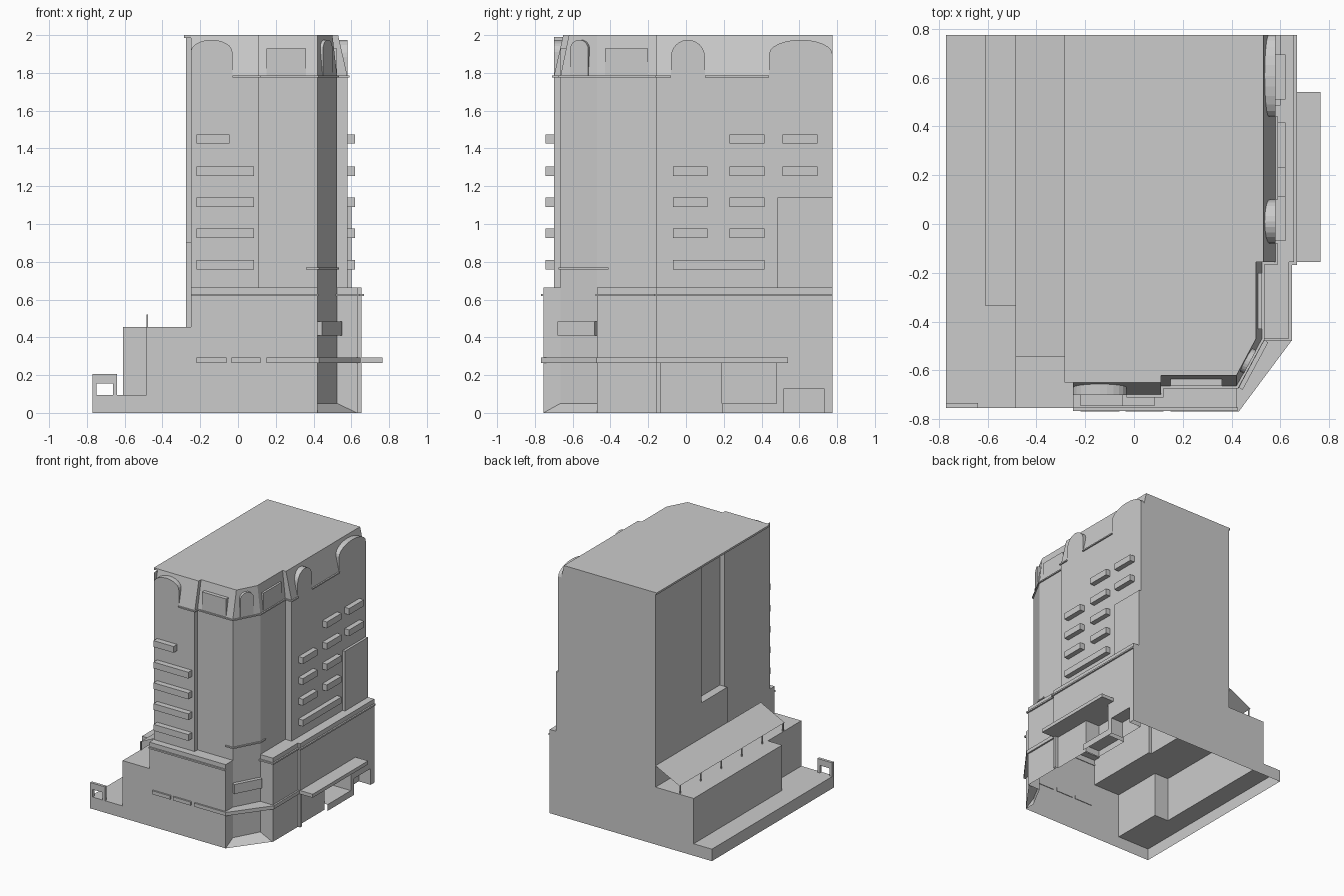
import bpy, math
from mathutils import Vector


def mesh(name, verts, faces):
    me = bpy.data.meshes.new(name)
    me.from_pydata(verts, [], faces)
    me.update()
    ob = bpy.data.objects.new(name, me)
    bpy.context.collection.objects.link(ob)
    return ob


def loft(name, low, z0, high, z1):
    """Open skin between two plan polylines with the same point count."""
    n = len(low)
    verts = [(x, y, z0) for x, y in low] + [(x, y, z1) for x, y in high]
    return mesh(name, verts, [(i, i + 1, n + i + 1, n + i) for i in range(n - 1)])


def wall(name, pts, z0, z1):
    return loft(name, pts, z0, pts, z1)


def sheet(name, pts, z):
    return mesh(name, [(x, y, z) for x, y in pts], [tuple(range(len(pts)))])


def rect(x0, x1, y0, y1):
    return [(x0, y0), (x1, y0), (x1, y1), (x0, y1)]


def solid(name, pts3, offset):
    """Closed prism: a 3D polygon swept along an offset vector."""
    n = len(pts3)
    verts = [Vector(p) for p in pts3]
    verts += [v + Vector(offset) for v in verts]
    faces = [tuple(reversed(range(n))), tuple(range(n, 2 * n))]
    faces += [(i, (i + 1) % n, n + (i + 1) % n, n + i) for i in range(n)]
    return mesh(name, verts, faces)


def slab(name, pts, z0, z1):
    return solid(name, [(x, y, z0) for x, y in pts], (0, 0, z1 - z0))


def box(name, x0, x1, y0, y1, z0, z1):
    return slab(name, rect(x0, x1, y0, y1), z0, z1)


def dormer(name, a, b, z0, spring, top, depth, steps=12):
    """Upright panel along plan line a-b with an arched (or flat) head."""
    a, b = Vector((*a, 0)), Vector((*b, 0))
    prof = [(0, z0), (1, z0)]
    if spring == top:
        prof += [(1, top), (0, top)]
    else:
        for i in range(steps + 1):
            t = math.pi * i / steps
            prof.append((.5 + .5 * math.cos(t), spring + (top - spring) * math.sin(t)))
    d = (b - a).normalized()
    inward = Vector((-d.y, d.x, 0)) * depth
    pts = [a.lerp(b, u) + Vector((0, 0, z)) for u, z in prof]
    return solid(name, list(reversed([p + inward for p in pts])), -inward)


B = .775  # back plane

# Tower shaft and sloped attic
tower = [(-.25, -.70), (.11, -.70), (.11, -.665), (.42, -.665),
         (.525, -.47), (.525, -.155), (.58, -.155), (.58, B)]
eave = [(-.25, -.65), (.11, -.65), (.11, -.62), (.42, -.62),
        (.50, -.47), (.50, -.155), (.53, -.155), (.53, B)]
wall("tower_walls", tower, .665, 1.78)
loft("attic_slope", tower, 1.78, eave, 2.0)
slab("roof", [(-.285, -.65)] + eave[1:] + [(-.285, B)], 1.985, 2.0)

# Left side of tower with the tall slot
wall("left_wall_low", [(-.275, B), (-.275, -.125), (-.25, -.125), (-.25, -.70)], .455, .905)
wall("left_wall_high", [(-.275, B), (-.275, .20), (-.21, .20), (-.21, -.125),
                        (-.25, -.125), (-.25, -.70)], .905, 1.99)
sheet("slot_sill", rect(-.275, -.21, -.125, .20), .905)

# Back wall, one stepped outline
back = [(.655, 0), (.655, .665), (.60, .665), (.60, 1.14), (.58, 1.14), (.58, 1.78),
        (.53, 2), (-.275, 2), (-.275, .455), (-.61, .455), (-.61, .095), (-.77, .095), (-.77, 0)]
mesh("back_wall", [(x, B, z) for x, z in back], [tuple(reversed(range(len(back))))])

# Base front and left walls
front = [(-.77, 0), (.42, 0), (.42, .665), (-.25, .665), (-.25, .455), (-.485, .455),
         (-.485, .095), (-.77, .095)]
mesh("base_front", [(x, -.755, z) for x, z in front], [tuple(range(len(front)))])
wall("base_side_upper", [(-.25, -.70), (-.25, -.755)], .455, .665)
wall("base_side", [(-.61, B), (-.61, -.335), (-.485, -.335), (-.485, -.755)], .095, .455)
wall("low_terrace_side", [(-.77, B), (-.77, -.755)], 0, .095)
sheet("terrace", [(-.485, -.755), (-.25, -.755), (-.25, -.125), (-.275, -.125),
                  (-.275, B), (-.61, B), (-.61, -.335), (-.485, -.335)], .455)
sheet("low_terrace", [(-.77, -.755), (-.485, -.755), (-.485, -.335), (-.61, -.335),
                      (-.61, B), (-.77, B)], .095)

# Base corner and right wall, with entrance recesses in the lower courses
corner = [(.42, -.755), (.42, -.665), (.525, -.47), (.635, -.47), (.635, -.155), (.655, -.155)]
porch = [(.655, -.135), (.625, -.135), (.625, .19), (.50, .19), (.50, .48), (.655, .48)]
door = [(.655, .52), (.55, .52), (.55, .73), (.655, .73)]
wall("base_right_low", corner + porch + door + [(.655, B)], 0, .13)
wall("base_right_mid", corner + porch + [(.655, B)], .13, .265)
wall("base_right_high", corner + [(.655, B)], .265, .665)
sheet("porch_soffit", porch[::-1], .265)
sheet("door_soffit", door[::-1], .13)
sheet("porch_floor", rect(.50, .655, .19, .48), .05)
wall("porch_riser", [(.655, .19), (.655, .48)], 0, .05)

# Ledges where the base steps back to the tower
sheet("front_ledge", [(-.25, -.755), (.42, -.755), (.42, -.665), (.11, -.665),
                      (.11, -.70), (-.25, -.70)], .665)
sheet("right_ledge", [(.525, -.47), (.635, -.47), (.635, -.155), (.655, -.155),
                      (.655, B), (.58, B), (.58, -.155), (.525, -.155)], .665)
box("front_string_course", -.25, .425, -.767, -.75, .618, .63)
slab("right_string_course", [(.52, -.48), (.647, -.48), (.647, -.167), (.667, -.167),
                             (.667, B), (.63, B), (.63, -.15), (.52, -.46)], .618, .63)

# Stair pier on the right side
wall("side_pier", [(.58, .485), (.60, .485), (.60, B)], .665, 1.14)
sheet("side_pier_top", rect(.58, .60, .485, B), 1.14)

# Corner entrance: sloped step, sign box, thin ledge, wrapping canopy
mesh("corner_step", [(.42, -.665, .05), (.42, -.755, 0), (.63, -.47, 0), (.525, -.47, .05)],
     [(0, 1, 2, 3)])
slab("corner_sign", [(.42, -.665), (.445, -.68), (.55, -.485), (.525, -.47)], .41, .485)
slab("corner_thin_ledge", [(.36, -.665), (.36, -.675), (.428, -.675), (.535, -.475),
                           (.535, -.41), (.525, -.41), (.525, -.47), (.42, -.665)], .76, .77)
slab("corner_canopy", [(.15, -.75), (.15, -.768), (.43, -.768), (.648, -.475), (.648, -.155),
                       (.63, -.155), (.63, -.465), (.525, -.465), (.42, -.66), (.42, -.75)],
     .265, .293)
box("side_canopy", .65, .765, -.155, .54, .265, .293)
for i, (x0, x1) in enumerate([(-.22, -.06), (-.035, .12)]):
    box(f"front_sign_{i}", x0, x1, -.768, -.75, .265, .293)

# Window ledge bars
levels = [.76, .925, 1.09, 1.255, 1.425]
for i, z in enumerate(levels):
    box(f"front_bar_{i}", -.22, -.045 if i == 4 else .085, -.745, -.695, z, z + .05)
side = [(0, -.07, .415)] + [(i, -.07, .115) for i in (1, 2, 3)]
side += [(i, .23, .415) for i in (1, 2, 3, 4)] + [(i, .51, .695) for i in (3, 4)]
for i, y0, y1 in side:
    box("side_bar", .575, .62, y0, y1, levels[i], levels[i] + .05)

# Attic dormers
dormer("front_arch", (-.25, -.70), (-.03, -.70), 1.78, 1.91, 1.975, .055)
dormer("front_panel", (.15, -.664), (.36, -.664), 1.785, 1.93, 1.93, .035)
dormer("corner_arch", (.45, -.613), (.501, -.518), 1.785, 1.925, 1.975, .04)
dormer("side_panel", (.524, -.43), (.524, -.20), 1.785, 1.93, 1.93, .03)
dormer("side_small_arch", (.58, -.08), (.58, .10), 1.78, 1.885, 1.975, .055)
dormer("side_wide_arch", (.58, .44), (.58, B), 1.78, 1.90, 1.975, .055)

# Attic cornice, broken at the arches
slab("attic_cornice", [(-.03, -.69), (-.03, -.71), (.12, -.71), (.12, -.675), (.426, -.675),
                       (.535, -.473), (.535, -.165), (.59, -.165), (.59, -.08), (.57, -.08),
                       (.57, -.15), (.52, -.15), (.52, -.465), (.418, -.66), (.105, -.66),
                       (.105, -.69)], 1.775, 1.785)
box("side_cornice", .57, .59, .10, .44, 1.775, 1.785)

# Terrace awning on posts
mesh("terrace_awning", [(-.275, -.545, .625), (-.275, B, .625), (-.485, B, .52), (-.485, -.545, .52)],
     [(0, 1, 2, 3)])
for i in range(6):
    y = -.53 + i * .258
    box(f"awning_post_{i}", -.485, -.477, y - .004, y + .004, .455, .522)

# Gate frame on the low terrace
box("gate_post_left", -.77, -.748, -.755, -.733, .095, .155)
box("gate_post_right", -.662, -.64, -.755, -.733, .095, .155)
box("gate_lintel", -.77, -.64, -.755, -.733, .155, .205)
